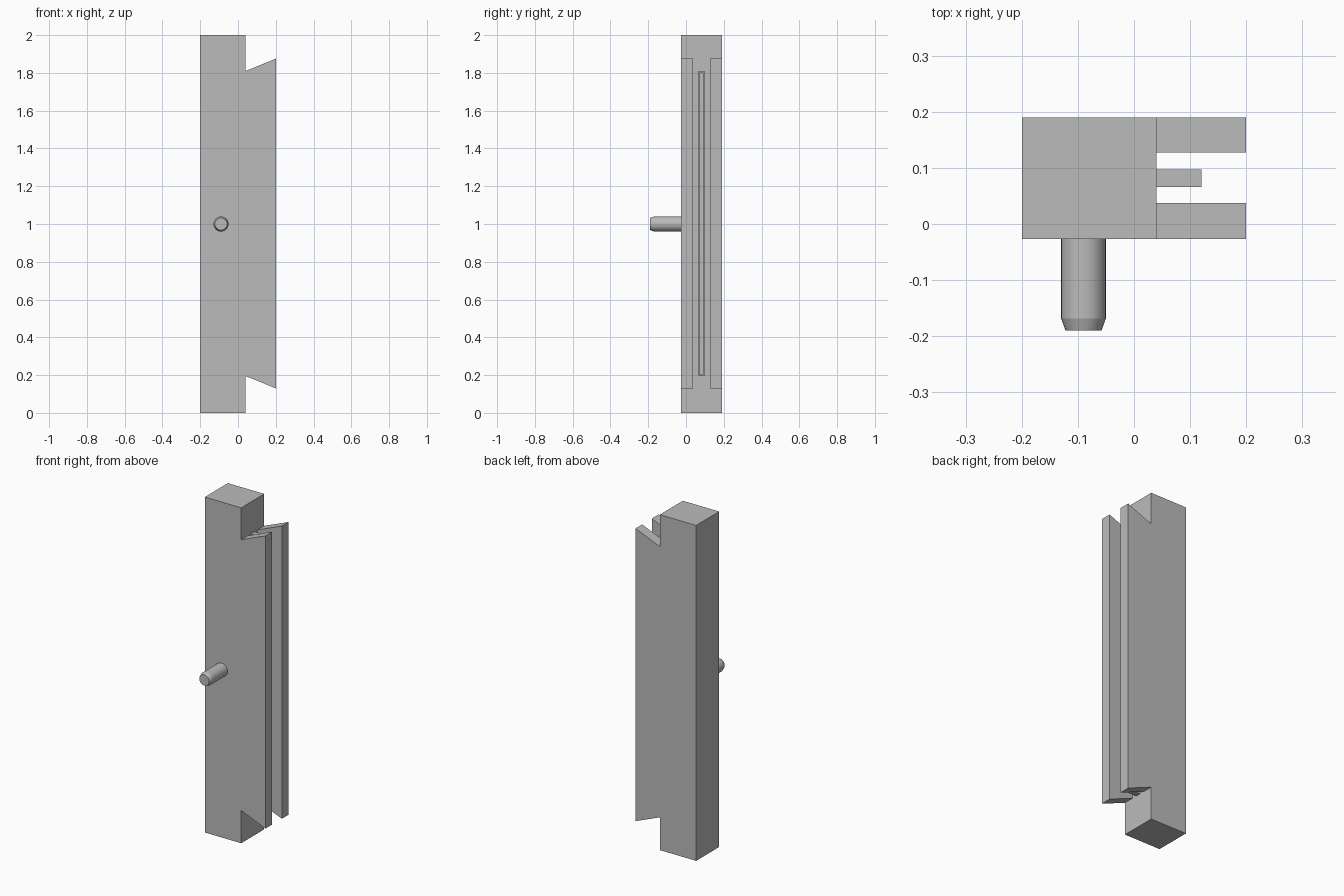
import bpy
import bmesh
from math import pi
from mathutils import Matrix

default = bpy.data.objects.get("Cube")
if default:
    bpy.data.objects.remove(default, do_unlink=True)

GREY = (0.5, 0.5, 0.5, 1)
grey = bpy.data.materials.new("plain grey")
grey.use_nodes = True
grey.diffuse_color = GREY
grey.node_tree.nodes["Principled BSDF"].inputs["Base Color"].default_value = GREY


def finish(name, bm):
    bmesh.ops.recalc_face_normals(bm, faces=bm.faces)
    mesh = bpy.data.meshes.new(name)
    bm.to_mesh(mesh)
    bm.free()
    mesh.materials.append(grey)
    obj = bpy.data.objects.new(name, mesh)
    bpy.context.collection.objects.link(obj)
    return obj


def slab(profile, y0, y1):
    """Extrude an x-z outline from y0 to y1."""
    bm = bmesh.new()
    face = bm.faces.new([bm.verts.new((x, y0, z)) for x, z in profile])
    new = bmesh.ops.extrude_face_region(bm, geom=[face])["geom"]
    verts = [v for v in new if isinstance(v, bmesh.types.BMVert)]
    bmesh.ops.translate(bm, verts=verts, vec=(0, y1 - y0, 0))
    return bm


FRONT, BACK = -0.027, 0.19
LEFT, ROOT, TIP = -0.2, 0.04, 0.2

# Main square bar
finish("bar", slab([(LEFT, 0), (ROOT, 0), (ROOT, 2), (LEFT, 2)], FRONT, BACK))

# Two flared side flanges
flange = [(ROOT, 0.195), (TIP, 0.13), (TIP, 1.875), (ROOT, 1.81)]
finish("front_flange", slab(flange, FRONT, 0.037))
finish("back_flange", slab(flange, 0.127, BACK))

# Centre tongue with a narrow slot sunk into its outer edge
bm = slab([(ROOT, 0.195), (0.12, 0.195), (0.12, 1.81), (ROOT, 1.81)], 0.066, 0.097)
bmesh.ops.recalc_face_normals(bm, faces=bm.faces)
edge = max(bm.faces, key=lambda f: f.calc_center_median().x)
bmesh.ops.inset_region(bm, faces=[edge], thickness=0.011)
new = bmesh.ops.extrude_face_region(bm, geom=[edge])["geom"]
bmesh.ops.translate(bm, verts=[v for v in new if isinstance(v, bmesh.types.BMVert)],
                    vec=(ROOT + 0.002 - 0.12, 0, 0))
if edge.is_valid:
    bmesh.ops.delete(bm, geom=[edge], context="FACES_ONLY")
finish("slotted_tongue", bm)

# Round pin with a tapered end
bm = bmesh.new()
for r0, r1, y0, y1 in [(0.04, 0.04, FRONT, -0.168), (0.04, 0.032, -0.168, -0.19)]:
    place = Matrix.Translation((-0.09, (y0 + y1) / 2, 1)) @ Matrix.Rotation(pi / 2, 4, "X")
    bmesh.ops.create_cone(bm, cap_ends=True, segments=32, radius1=r0, radius2=r1,
                          depth=y0 - y1, matrix=place)
# Drop the hidden caps where the two sections meet
joint = [f for f in bm.faces if len(f.verts) > 4
         and abs(f.calc_center_median().y + 0.168) < 0.001]
bmesh.ops.delete(bm, geom=joint, context="FACES")
bmesh.ops.remove_doubles(bm, verts=bm.verts, dist=0.0005)
pin = finish("pin", bm)
bpy.ops.object.select_all(action="DESELECT")
pin.select_set(True)
bpy.context.view_layer.objects.active = pin
bpy.ops.object.shade_smooth_by_angle(angle=pi / 12)
